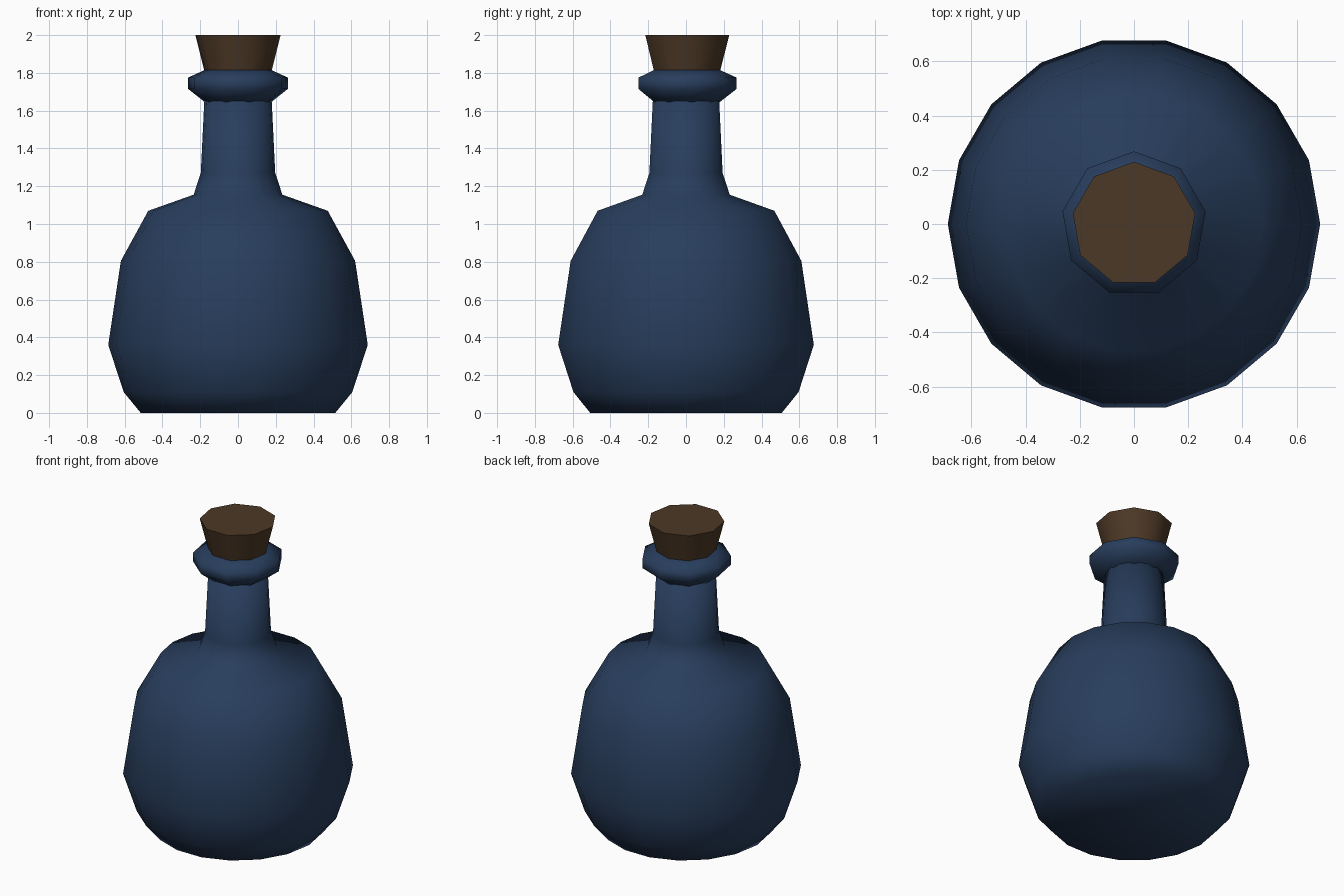
import bpy, bmesh, math

cube = bpy.data.objects.get("Cube")
if cube:
    bpy.data.objects.remove(cube, do_unlink=True)


def make_material(name, rgb):
    mat = bpy.data.materials.new(name)
    mat.use_nodes = True
    mat.diffuse_color = (*rgb, 1)
    mat.node_tree.nodes["Principled BSDF"].inputs["Base Color"].default_value = (*rgb, 1)
    return mat


def lathe(name, profile, sides, start, mat):
    """Turn a (radius, height) profile, bottom to top, into a capped solid."""
    bm = bmesh.new()
    rings = []
    for r, z in profile:
        angles = [start + math.tau * i / sides for i in range(sides)]
        rings.append([bm.verts.new((r * math.cos(a), r * math.sin(a), z)) for a in angles])
    for low, high in zip(rings, rings[1:]):
        for i in range(sides):
            j = (i + 1) % sides
            bm.faces.new((low[i], low[j], high[j], high[i]))
    bm.faces.new(rings[0][::-1])
    bm.faces.new(rings[-1])
    mesh = bpy.data.meshes.new(name)
    bm.to_mesh(mesh)
    bm.free()
    mesh.materials.append(mat)
    obj = bpy.data.objects.new(name, mesh)
    bpy.context.collection.objects.link(obj)
    return obj


def smooth(obj, angle=None):
    bpy.ops.object.select_all(action="DESELECT")
    obj.select_set(True)
    bpy.context.view_layer.objects.active = obj
    if angle is None:
        bpy.ops.object.shade_smooth()
    else:
        bpy.ops.object.shade_smooth_by_angle(angle=math.radians(angle))


blue = make_material("dark blue glass", (0.021, 0.047, 0.108))
brown = make_material("brown cork", (0.073, 0.040, 0.019))
back = math.pi / 2  # nine-sided parts point one corner to the back

# Round body with shoulder and tapering neck
body = lathe("bottle_body", [(0.515, 0), (0.605, 0.11), (0.687, 0.36), (0.62, 0.805),
                             (0.475, 1.07), (0.235, 1.155), (0.197, 1.27), (0.178, 1.66)],
             18, 0, blue)
smooth(body)

# Collar around the mouth
lip = lathe("bottle_lip", [(0.178, 1.645), (0.268, 1.715), (0.268, 1.775), (0.18, 1.815)],
            9, back, blue)
smooth(lip)

# Flared stopper
cork = lathe("cork_stopper", [(0.178, 1.80), (0.229, 2.0)], 9, back, brown)
smooth(cork, 45)
